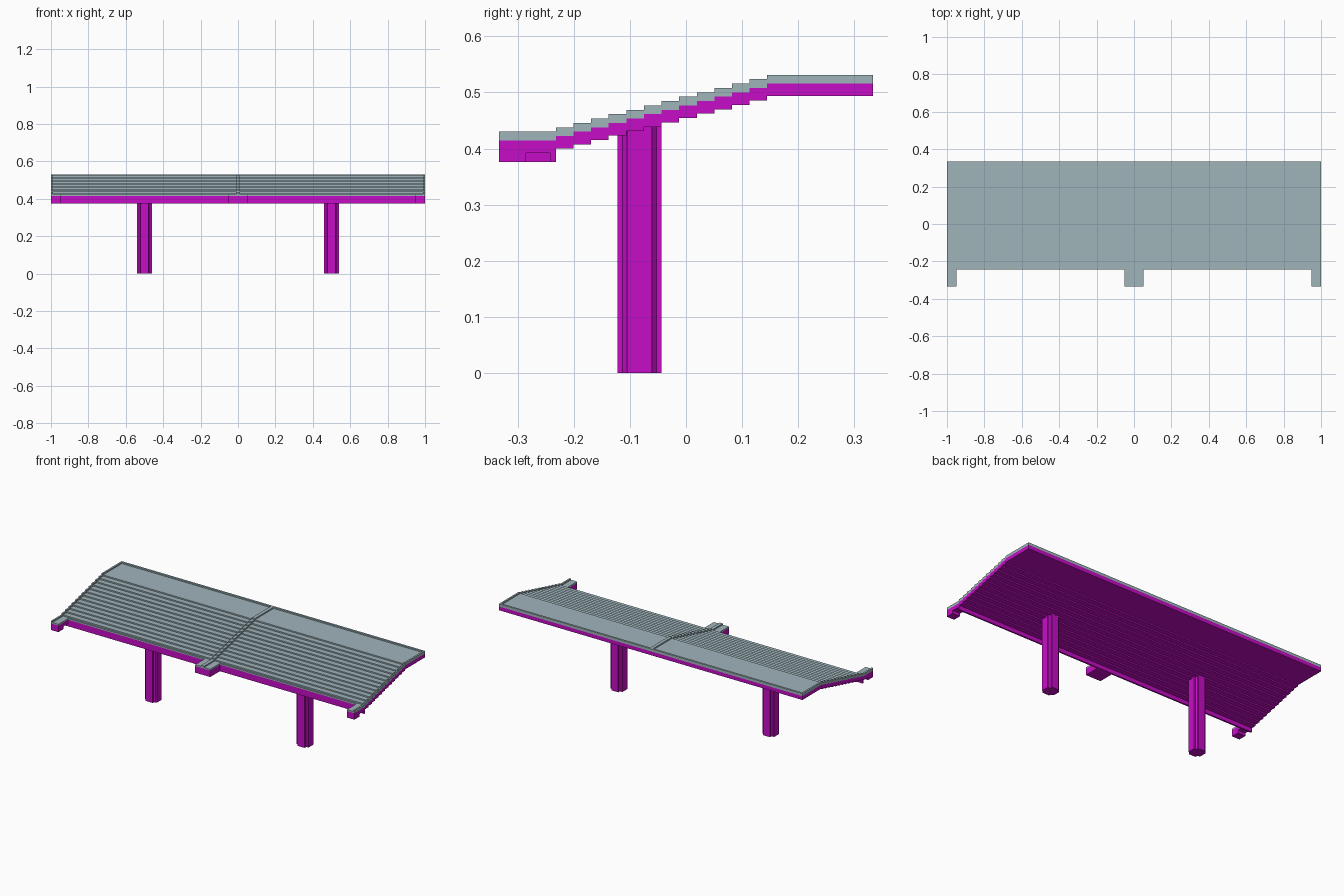
import bpy, bmesh, math

if "Cube" in bpy.data.objects:
    bpy.data.objects.remove(bpy.data.objects["Cube"])


def material(name, rgb):
    m = bpy.data.materials.new(name)
    m.use_nodes = True
    m.diffuse_color = (*rgb, 1)
    m.node_tree.nodes["Principled BSDF"].inputs["Base Color"].default_value = (*rgb, 1)
    return m


GREY = material("blue grey roofing", (0.35, 0.46, 0.50))
MAGENTA = material("magenta structure", (0.57, 0.004, 0.57))

# Step layout of the roof, rising from front to back
FRONT, BACK, EAVE = -0.333, 0.333, -0.242
STEPS, RUN, RISE = 13, 0.0314, 0.0078
FIRST, BASE = -0.232, 0.43


def extrude(name, outline, to_3d, shift, mat):
    """Extrude a flat outline into a solid."""
    bm = bmesh.new()
    face = bm.faces.new([bm.verts.new(to_3d(*p)) for p in outline])
    ext = bmesh.ops.extrude_face_region(bm, geom=[face])
    verts = [g for g in ext["geom"] if isinstance(g, bmesh.types.BMVert)]
    bmesh.ops.translate(bm, verts=verts, vec=shift)
    bmesh.ops.recalc_face_normals(bm, faces=bm.faces)
    mesh = bpy.data.meshes.new(name)
    bm.to_mesh(mesh)
    bm.free()
    mesh.materials.append(mat)
    obj = bpy.data.objects.new(name, mesh)
    bpy.context.collection.objects.link(obj)
    return obj


def step_line(y0, y1, offset):
    """Staircase polyline, offset vertically from the rim height."""
    pts = [(y0, BASE + offset)]
    for k in range(STEPS):
        y = FIRST + k * RUN
        pts += [(y, BASE + k * RISE + offset), (y, BASE + (k + 1) * RISE + offset)]
    return pts + [(y1, BASE + STEPS * RISE + offset)]


def stepped(name, x0, x1, y0, y1, top, bottom, mat):
    outline = step_line(y0, y1, top) + step_line(y0, y1, bottom)[::-1]
    return extrude(name, outline, lambda y, z: (x0, y, z), (x1 - x0, 0, 0), mat)


def box(name, x0, x1, y0, y1, z0, z1, mat):
    outline = [(x0, y0), (x1, y0), (x1, y1), (x0, y1)]
    return extrude(name, outline, lambda x, y: (x, y, z0), (0, 0, z1 - z0), mat)


# Stepped deck under the roofing and the hanging beam along its front
stepped("roof_deck", -1, 1, EAVE, BACK, -0.0155, -0.038, MAGENTA)
box("front_beam", -1, 1, EAVE, FIRST, 0.376, 0.392, MAGENTA)

# Roofing panels between raised ribs
RIB = 0.01
for side, x0, x1 in (("right", -1 + RIB, -RIB), ("left", RIB, 1 - RIB)):
    stepped(side + "_roof_panel", x0, x1, EAVE, BACK - 0.012, -0.0075, -0.0155, GREY)
ridge = BASE + STEPS * RISE
for side, x0, x1 in (("right", -1 + RIB, -RIB), ("left", RIB, 1 - RIB)):
    box(side + "_back_rim", x0, x1, BACK - 0.012, BACK, ridge - 0.0155, ridge, GREY)

# Ribs and the bracket tabs that carry them past the eave
for name, rib, tab, neck in (("right", (-1, -1 + RIB), (-1, -0.95), 0.392),
                             ("middle", (-RIB, RIB), (-0.05, 0.05), 0.376),
                             ("left", (1 - RIB, 1), (0.95, 1), 0.392)):
    stepped(name + "_roof_rib", *rib, FRONT, BACK, 0, -0.0155, GREY)
    tab_top = BASE - 0.0155
    box(name + "_tab_block", *tab, FRONT, -0.285, 0.376, tab_top, MAGENTA)
    box(name + "_tab_neck", *tab, -0.285, EAVE, neck, tab_top, MAGENTA)
    for i, (x0, x1) in enumerate(((tab[0], rib[0]), (rib[1], tab[1]))):
        if x1 - x0 > 0.001:
            box(f"{name}_tab_cover_{i + 1}", x0, x1, FRONT, EAVE,
                tab_top, BASE - 0.0075, GREY)

# Posts with notched corners
corner = [(0.039, 0.0225), (0.030, 0.0225), (0.0225, 0.030), (0.0225, 0.039)]
section = []
for q in range(4):
    c, s = round(math.cos(q * math.pi / 2)), round(math.sin(q * math.pi / 2))
    section += [(c * x - s * y, s * x + c * y) for x, y in corner]
for name, x in (("right_post", -0.5), ("left_post", 0.5)):
    extrude(name, section, lambda px, py: (x + px, -0.083 + py, 0), (0, 0, 0.44), MAGENTA)
